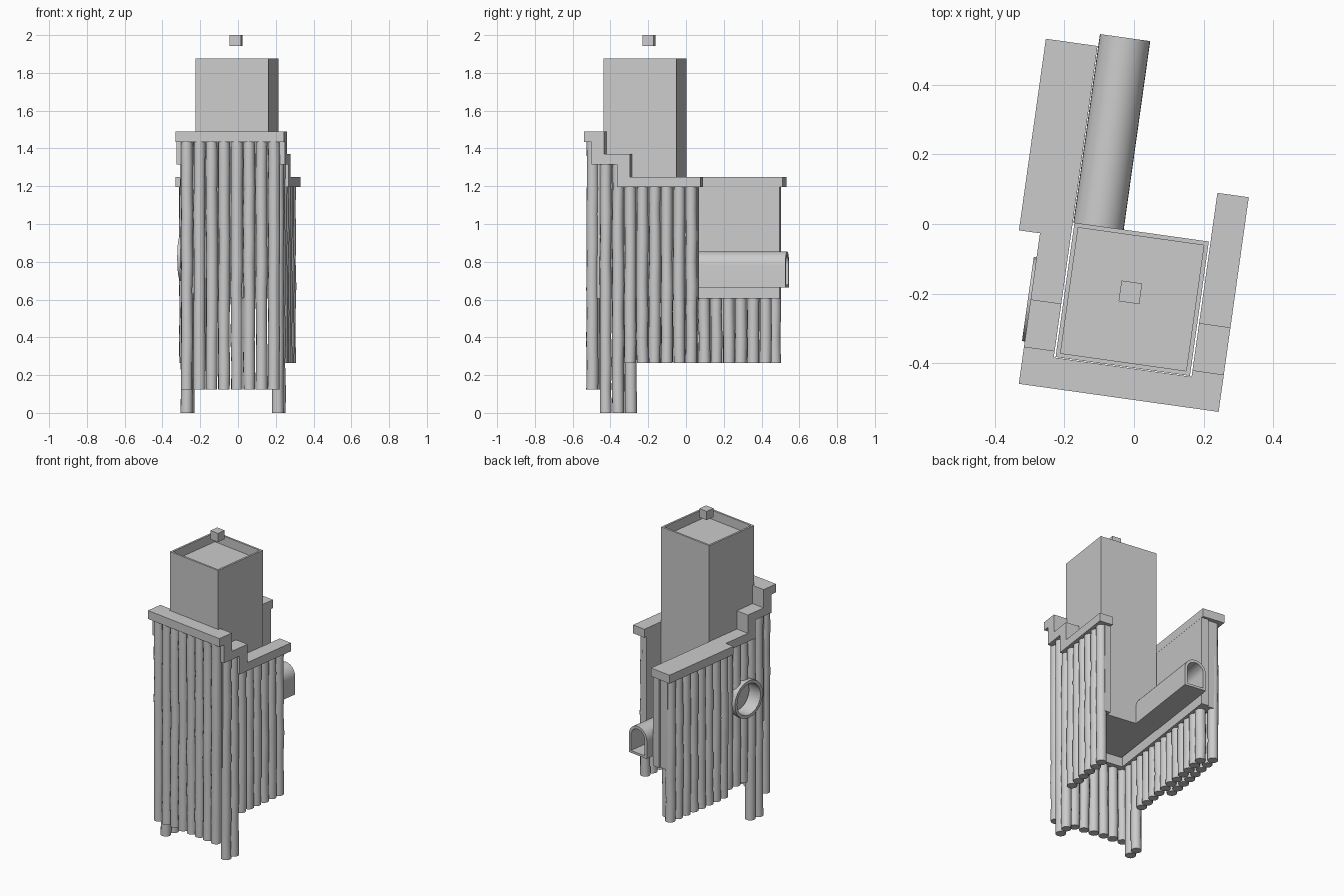
import bpy, bmesh, math, random
from mathutils import Matrix

if "Cube" in bpy.data.objects:
    bpy.data.objects.remove(bpy.data.objects["Cube"])

random.seed(4)
TURN = Matrix.Rotation(math.radians(-8), 4, 'Z')   # whole model is turned 8 degrees


def finish(bm, name):
    bmesh.ops.recalc_face_normals(bm, faces=bm.faces)
    me = bpy.data.meshes.new(name)
    bm.to_mesh(me)
    bm.free()
    me.transform(TURN)
    ob = bpy.data.objects.new(name, me)
    bpy.context.collection.objects.link(ob)
    return ob


def box(name, x0, x1, y0, y1, z0, z1):
    return prism(name, [(y0, z0), (y1, z0), (y1, z1), (y0, z1)], 'X', x0, x1)


def prism(name, pts, axis, a, b):
    bm = bmesh.new()
    place = (lambda p, t: (t, p[0], p[1])) if axis == 'X' else (lambda p, t: (p[0], t, p[1]))
    lo = [bm.verts.new(place(p, a)) for p in pts]
    hi = [bm.verts.new(place(p, b)) for p in pts]
    bm.faces.new(lo)
    bm.faces.new(hi)
    n = len(pts)
    for i in range(n):
        j = (i + 1) % n
        bm.faces.new((lo[i], lo[j], hi[j], hi[i]))
    return finish(bm, name)


def tube(name, outer, inner, axis, a, b):
    bm = bmesh.new()
    place = (lambda p, t: (t, p[0], p[1])) if axis == 'X' else (lambda p, t: (p[0], t, p[1]))
    loops = [[bm.verts.new(place(p, t)) for p in ring]
             for ring, t in ((outer, a), (outer, b), (inner, b), (inner, a))]
    n = len(outer)
    for k in range(4):
        p, q = loops[k], loops[(k + 1) % 4]
        for i in range(n):
            j = (i + 1) % n
            bm.faces.new((p[i], p[j], q[j], q[i]))
    return finish(bm, name)


def shade(ob):
    bpy.ops.object.select_all(action='DESELECT')
    ob.select_set(True)
    bpy.context.view_layer.objects.active = ob
    bpy.ops.object.shade_smooth_by_angle(angle=math.radians(40))


def log(name, x, y, z0, z1, sides=12):
    bm = bmesh.new()
    rings = max(3, round((z1 - z0) / 0.13))
    prev = None
    for k in range(rings + 1):
        r = 0.031 + random.uniform(-0.0015, 0.0015)
        dx, dy = (random.uniform(-0.002, 0.002) for _ in range(2))
        z = z0 + (z1 - z0) * k / rings
        ring = [bm.verts.new((x + dx + r * math.cos(math.tau * i / sides),
                              y + dy + r * math.sin(math.tau * i / sides), z)) for i in range(sides)]
        if prev:
            for i in range(sides):
                j = (i + 1) % sides
                bm.faces.new((prev[i], prev[j], ring[j], ring[i]))
        else:
            bm.faces.new(ring)
        prev = ring
    bm.faces.new(prev)
    ob = finish(bm, name)
    shade(ob)
    return ob


def circle(cy, cz, r, n=20):
    return [(cy + r * math.cos(math.tau * i / n), cz + r * math.sin(math.tau * i / n)) for i in range(n)]


P = 0.0655   # log spacing
left = []

# front log wall
for i in range(8):
    log("front_log", -0.208 + i * 0.0664, -0.464, 0.125, 1.45)

# side log walls: two long legs, then shorter logs
for i in range(13):
    y = -0.392 + i * P
    z0, z1 = (0.0, 1.33) if i < 2 else (0.265, 1.21)
    if i < 8:
        log("right_log", 0.269, y, z0, z1)
    left.append(log("left_log", -0.219, y, z0, z1))

# outer row of logs on the left wing
for i in range(8):
    log("wing_log", -0.281, -0.023 + i * P, 0.265, 1.21)

# panels behind the logs
box("front_panel", -0.22, 0.27, -0.455, -0.412, 0.605, 1.45)
side = lambda end: [(-0.45, 0.605), (end, 0.605), (end, 1.22), (-0.3, 1.22), (-0.3, 1.34), (-0.45, 1.34)]
prism("right_panel", side(0.1), 'X', 0.226, 0.265)
left.append(prism("left_panel", side(0.476), 'X', -0.225, -0.176))
box("wing_panel", -0.285, -0.22, -0.03, 0.465, 0.605, 1.21)

# stepped capping beams
step = lambda end: [(end, 1.195), (end, 1.25), (-0.256, 1.25), (-0.256, 1.37), (-0.393, 1.37),
                    (-0.393, 1.49), (-0.501, 1.49), (-0.501, 1.435), (-0.46, 1.435),
                    (-0.46, 1.315), (-0.324, 1.315), (-0.324, 1.195)]
prism("right_cap", step(0.122), 'X', 0.225, 0.316)
prism("left_cap", step(0.492), 'X', -0.264, -0.175)
box("wing_cap", -0.325, -0.264, -0.064, 0.492, 1.195, 1.25)
box("front_cap", -0.175, 0.225, -0.501, -0.412, 1.435, 1.49)

# round window in the left wall
cutter = prism("window_cutter", circle(-0.256, 0.82, 0.112), 'X', -0.4, -0.172)
cutter.hide_render = True
cutter.hide_viewport = True
for ob in left[:5] + left[-1:]:
    m = ob.modifiers.new("window", 'BOOLEAN')
    m.operation = 'DIFFERENCE'
    m.solver = 'EXACT'
    m.object = cutter
shade(tube("window_ring", circle(-0.256, 0.82, 0.122), circle(-0.256, 0.82, 0.102), 'X', -0.272, -0.178))

# tower with a recessed roof
bm = bmesh.new()
bmesh.ops.create_cube(bm, size=1, matrix=Matrix.Translation((0.025, -0.215, 1.27)) @ Matrix.Diagonal((0.39, 0.39, 1.21, 1)))
top = max(bm.faces, key=lambda f: f.calc_center_median().z)
bmesh.ops.inset_region(bm, faces=[top], thickness=0.018)
hole = bmesh.ops.extrude_discrete_faces(bm, faces=[top])['faces']
bmesh.ops.translate(bm, vec=(0, 0, -0.06), verts=hole[0].verts)
finish(bm, "tower")

# small floating block above the roof
box("top_block", -0.013, 0.047, -0.226, -0.166, 1.943, 2.0)


# arched tunnel at the back
def arch(r, base):
    a = [(-0.1 + r * math.cos(math.pi * i / 16), 0.782 + r * math.sin(math.pi * i / 16)) for i in range(17)]
    return a + [(-0.1 - r, base), (-0.1 + r, base)]


shade(tube("tunnel", arch(0.073, 0.665), arch(0.055, 0.68), 'Y', -0.021, 0.527))
